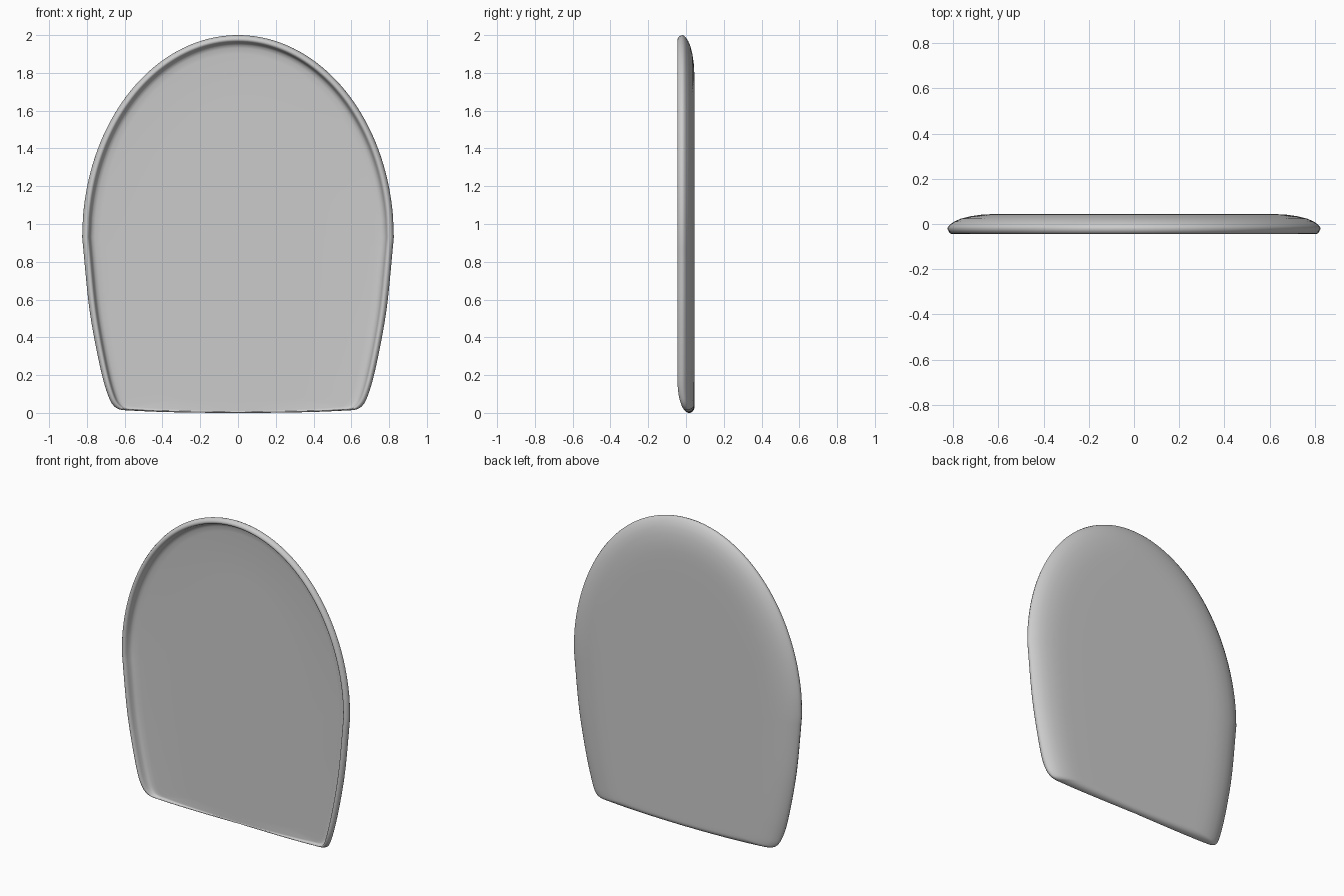
import bpy, bmesh, math
from mathutils import Vector

if "Cube" in bpy.data.objects:
    bpy.data.objects.remove(bpy.data.objects["Cube"])

MID = 0.93      # height of the widest point
W = 0.825       # half width


def catmull(pts, n):
    out = []
    p = [pts[0] * 2 - pts[1]] + pts + [pts[-1] * 2 - pts[-2]]
    for i in range(1, len(p) - 2):
        a, b, c, d = p[i - 1:i + 3]
        for j in range(n):
            t = j / n
            out.append(0.5 * (2 * b + (c - a) * t + (2 * a - 5 * b + 4 * c - d) * t**2
                              + (3 * b - a - 3 * c + d) * t**3))
    out.append(pts[-1])
    return out


# Right half outline: elliptical top, then tapering sides and small bottom corner
half = [Vector((W * math.sin(a), MID + (2 - MID) * math.cos(a)))
        for a in [math.pi / 2 * i / 48 for i in range(46)]]
lower = [(W, MID), (0.793, 0.6), (0.762, 0.4), (0.72, 0.2), (0.687, 0.09), (0.66, 0.04),
         (0.625, 0.018), (0.56, 0.012), (0.4, 0.005), (0.2, 0.001), (0, 0)]
half += catmull([Vector(p) for p in lower], 6)
outline = half + [Vector((-p.x, p.y)) for p in half[-2:0:-1]]

# Cross-section as (inset from outline, y): back dome, then front rim and recess
back = [(0.004, -0.010), (0.012, -0.002), (0.03, 0.011), (0.06, 0.024), (0.1, 0.034),
        (0.15, 0.041), (0.2, 0.044), (0.26, 0.045), (0.4, 0.045)]
EDGE, EDGE_LOW, FLOOR = -0.02, 0.018, 0.012
front = [(0.005, -0.033), (0.012, -0.041), (0.02, -0.045), (0.028, -0.044), (0.034, -0.038),
         (0.038, -0.026), (0.043, -0.008), (0.052, 0.003), (0.068, 0.009), (0.1, FLOOR), (0.4, FLOOR)]


def rim_factor(z):
    # rim fades away towards the bottom edge
    t = min(max(z / 0.17, 0), 1)
    return math.sqrt(1 - (1 - t) ** 2)


def ring(bm, inset, y, side):
    verts = []
    for p in outline:
        f = rim_factor(p.y)
        edge = EDGE_LOW + (EDGE - EDGE_LOW) * f
        k = 1 / (2 - MID) if p.y > MID else 0.15 / MID
        x = p.x * (1 - inset / W)
        z = MID + (p.y - MID) * (1 - inset * k)
        if side == 'edge':
            yy = edge
        elif side == 'back':
            yy = edge + (y - EDGE) / (0.045 - EDGE) * (0.045 - edge)
        else:
            yy = FLOOR + (y - FLOOR) * f
        verts.append(bm.verts.new((x, yy, z)))
    return verts


bm = bmesh.new()
rings = [ring(bm, i, y, 'back') for i, y in reversed(back)]
rings.append(ring(bm, 0, EDGE, 'edge'))
rings += [ring(bm, i, y, 'front') for i, y in front]
n = len(outline)
for a, b in zip(rings, rings[1:]):
    for i in range(n):
        j = (i + 1) % n
        bm.faces.new((a[i], a[j], b[j], b[i]))
# flat centre panels of the back and of the recess
bm.faces.new(rings[0])
bm.faces.new(rings[-1])
bmesh.ops.recalc_face_normals(bm, faces=bm.faces)

mesh = bpy.data.meshes.new("lid")
bm.to_mesh(mesh)
bm.free()
lid = bpy.data.objects.new("lid", mesh)
bpy.context.collection.objects.link(lid)
bpy.context.view_layer.objects.active = lid
lid.select_set(True)
bpy.ops.object.shade_smooth_by_angle(angle=math.radians(50))
